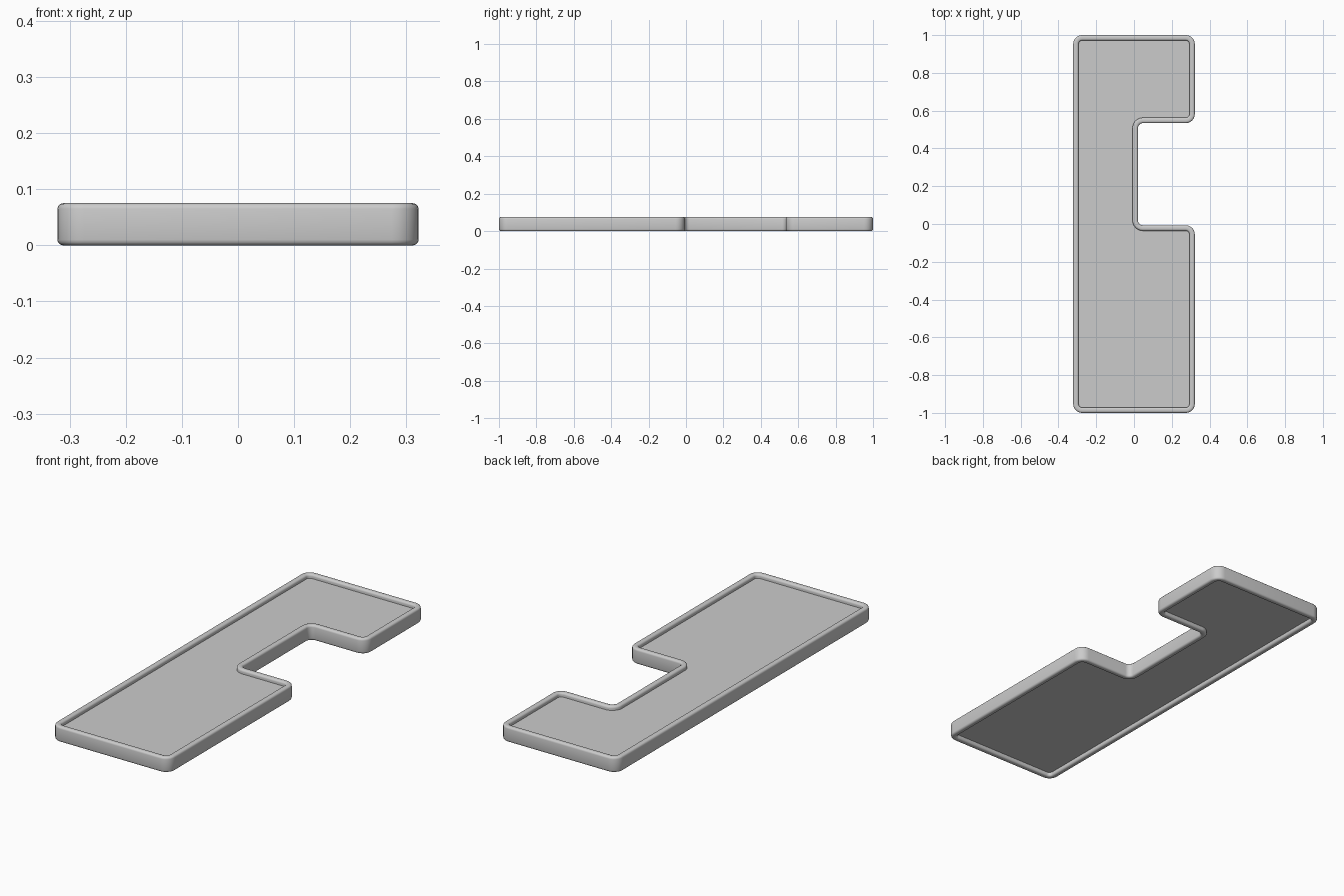
import bpy, bmesh, math
from mathutils import Vector

if "Cube" in bpy.data.objects:
    bpy.data.objects.remove(bpy.data.objects["Cube"])

# Plan outline, counter-clockwise, with a rectangular notch on the right
OUTLINE = [(-0.322, -1), (0.322, -1), (0.322, -0.007), (0.021, -0.007),
           (0.021, 0.534), (0.322, 0.534), (0.322, 1), (-0.322, 1)]
R_CONVEX, R_CONCAVE, SEGMENTS = 0.048, 0.026, 6


def rounded_outline(inset):
    """Outline moved inwards by inset, with concentric filleted corners."""
    pts, n = [Vector(p) for p in OUTLINE], len(OUTLINE)
    ring = []
    for i, p in enumerate(pts):
        a = (p - pts[i - 1]).normalized()
        b = (pts[(i + 1) % n] - p).normalized()
        convex = a.x * b.y - a.y * b.x > 0
        radius = R_CONVEX if convex else R_CONCAVE
        sign = 1 if convex else -1
        centre = p + (b - a) * radius
        r = radius - sign * inset
        for k in range(SEGMENTS + 1):
            t = k / SEGMENTS * math.pi / 2
            ring.append(centre + (a * math.sin(t) - b * math.cos(t)) * r)
    return ring


# Rim cross-section (inset, height): rounded bar with recessed panel on both faces
H, W, B, STEP = 0.075, 0.029, 0.010, 0.020
def arc(cx, cz, start):
    return [(cx + B * math.cos(math.radians(start - 30 * k)),
             cz + B * math.sin(math.radians(start - 30 * k))) for k in range(4)]

profile = ([(W, STEP)] + arc(W - B, B, 0) + arc(B, B, 270)
           + arc(B, H - B, 180) + arc(W - B, H - B, 90) + [(W, H - STEP)])

# Tray: sweep the rim section round the outline, then cap both recessed panels
bm = bmesh.new()
rings = [[bm.verts.new((p.x, p.y, z)) for p in rounded_outline(d)] for d, z in profile]
for lo, hi in zip(rings, rings[1:]):
    for i in range(len(lo)):
        j = (i + 1) % len(lo)
        bm.faces.new((lo[i], lo[j], hi[j], hi[i]))
bm.faces.new(rings[0][::-1])
bm.faces.new(rings[-1])
bmesh.ops.recalc_face_normals(bm, faces=bm.faces[:])
mesh = bpy.data.meshes.new("notched_tray")
bm.to_mesh(mesh)
bm.free()
tray = bpy.data.objects.new("notched_tray", mesh)
bpy.context.collection.objects.link(tray)

bpy.context.view_layer.objects.active = tray
tray.select_set(True)
bpy.ops.object.shade_smooth_by_angle(angle=math.radians(40))
